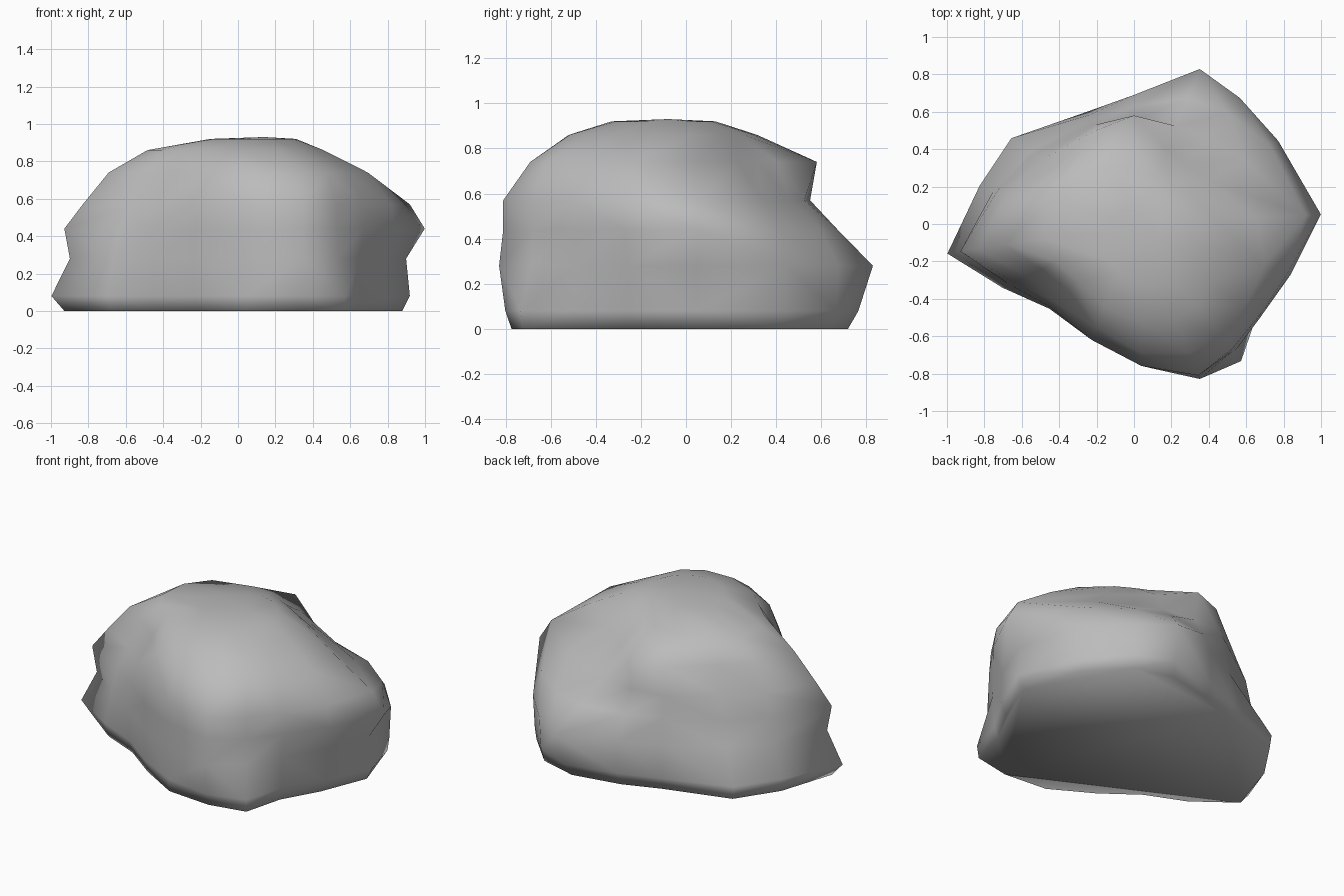
import bpy
import bmesh
from math import cos, sin, radians

default_cube = bpy.data.objects.get("Cube")
if default_cube:
    bpy.data.objects.remove(default_cube, do_unlink=True)

# Directions of the boulder's ridges, in degrees around the vertical axis
ridge_angles = [3, 30, 50, 67, 90, 112, 145, 166, 189, 206, 225, 250, 273, 293, 308, 323, 342]

# Reach of each ridge (in hundredths) at each height, from the ground up
contours = {
    0.00: [88, 87, 85, 78, 66, 62, 79, 84, 94, 76, 62, 64, 75, 84, 92, 79, 80],
    0.08: [92, 88, 87, 83, 69, 65, 80, 85, 101, 78, 64, 66, 76, 87, 93, 81, 83],
    0.28: [90, 89, 88, 90, 69, 63, 68, 77, 91, 74, 64, 66, 76, 90, 87, 82, 83],
    0.44: [100, 84, 78, 73, 63, 60, 65, 75, 94, 71, 63, 66, 76, 88, 86, 84, 88],
    0.57: [92, 68, 60, 57, 55, 57, 60, 70, 84, 64, 59, 66, 76, 88, 85, 83, 86],
    0.74: [66, 46, 42, 44, 58, 54, 52, 62, 70, 55, 50, 59, 69, 75, 78, 74, 73],
    0.86: [44, 33, 29, 28, 30, 34, 44, 48, 49, 46, 43, 47, 52, 56, 56, 51, 48],
}
SUMMIT_RING_HEIGHT = 0.92
SUMMIT_HEIGHT = 0.93


def make_material(name, color):
    material = bpy.data.materials.new(name)
    material.use_nodes = True
    material.diffuse_color = color
    shader = material.node_tree.nodes["Principled BSDF"]
    shader.inputs["Base Color"].default_value = color
    shader.inputs["Roughness"].default_value = 0.9
    return material


def add_ring(mesh, height, reaches, center=(0, 0)):
    """Place one closed contour of vertices and return it."""
    ring = []
    for angle, reach in zip(ridge_angles, reaches):
        turn = radians(angle)
        x = center[0] + cos(turn) * reach / 100
        y = center[1] + sin(turn) * reach / 100
        ring.append(mesh.verts.new((x, y, height)))
    return ring


def bridge(mesh, lower, upper):
    """Join two contours with triangles, splitting each quad the convex way."""
    count = len(lower)
    for i in range(count):
        j = (i + 1) % count
        a, b, c, d = lower[i], lower[j], upper[j], upper[i]
        if (a.co + c.co).length > (b.co + d.co).length:
            mesh.faces.new((a, b, c))
            mesh.faces.new((a, c, d))
        else:
            mesh.faces.new((a, b, d))
            mesh.faces.new((b, c, d))


# Boulder body: stacked contours
mesh = bmesh.new()
rings = [add_ring(mesh, height, reaches) for height, reaches in contours.items()]

# Rounded summit, set slightly toward the front
summit_ring = add_ring(mesh, SUMMIT_RING_HEIGHT, [23] * len(ridge_angles), (0.08, -0.1))
rings.append(summit_ring)
for lower, upper in zip(rings, rings[1:]):
    bridge(mesh, lower, upper)
summit = mesh.verts.new((0.14, -0.08, SUMMIT_HEIGHT))
for i, vertex in enumerate(summit_ring):
    mesh.faces.new((vertex, summit_ring[(i + 1) % len(summit_ring)], summit))

# Flat underside
mesh.faces.new(list(reversed(rings[0])))
bmesh.ops.recalc_face_normals(mesh, faces=mesh.faces[:])
for face in mesh.faces:
    face.smooth = True

boulder_mesh = bpy.data.meshes.new("boulder")
mesh.to_mesh(boulder_mesh)
mesh.free()
boulder = bpy.data.objects.new("boulder", boulder_mesh)
bpy.context.collection.objects.link(boulder)
boulder_mesh.materials.append(make_material("stone grey", (0.5, 0.5, 0.5, 1)))
